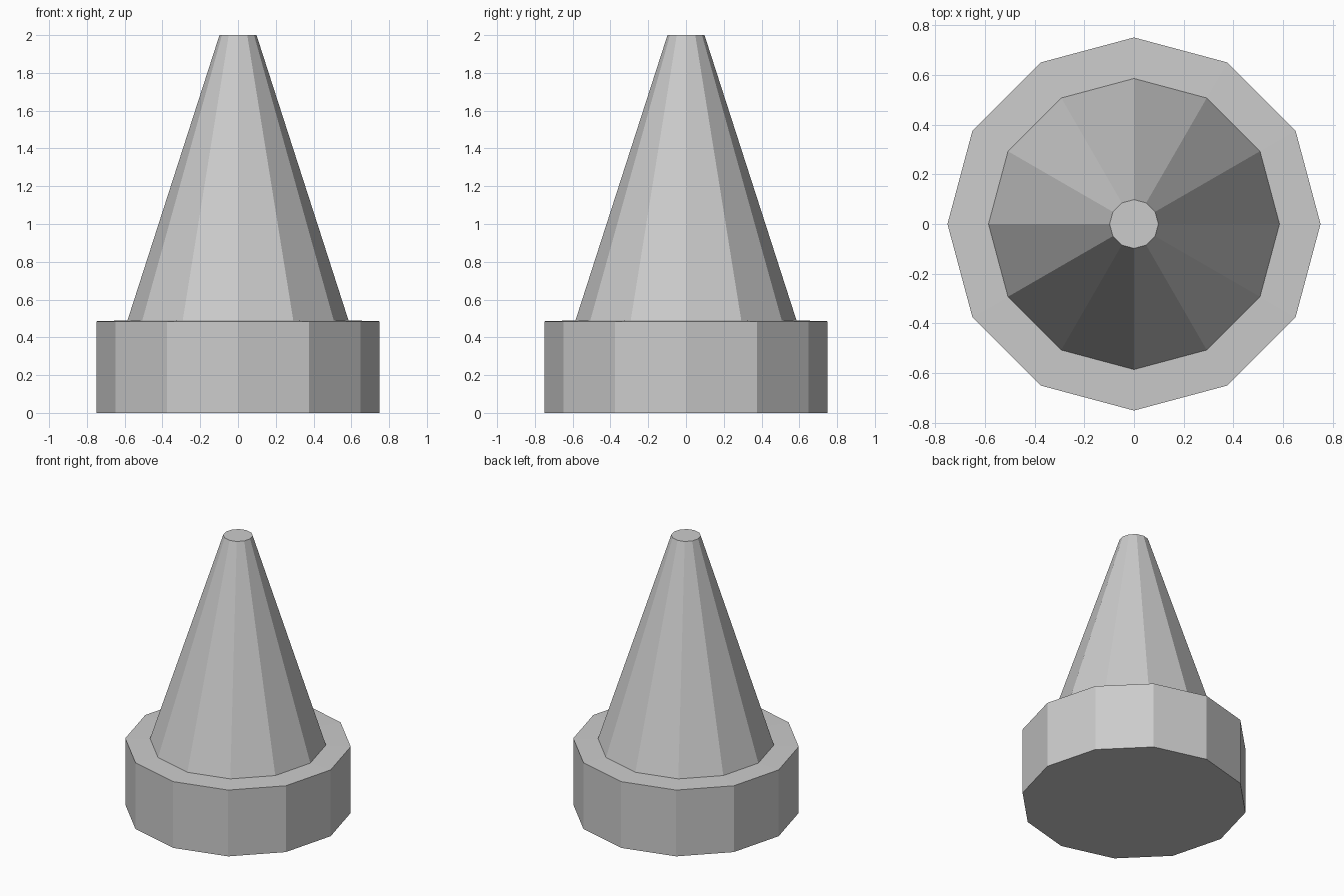
import bpy, bmesh
from math import cos, sin, tau

SIDES = 12

cube = bpy.data.objects.get("Cube")
if cube:
    bpy.data.objects.remove(cube, do_unlink=True)

grey = bpy.data.materials.new("light_grey")
grey.use_nodes = True
colour = (0.6, 0.6, 0.6, 1)
grey.diffuse_color = colour
grey.node_tree.nodes["Principled BSDF"].inputs["Base Color"].default_value = colour


def revolve(name, profile, cap_bottom, cap_top):
    """Turn (radius, height) points into a flat-sided solid of revolution."""
    bm = bmesh.new()
    rings = [[bm.verts.new((r * cos(tau * i / SIDES), r * sin(tau * i / SIDES), z))
              for i in range(SIDES)] for r, z in profile]
    for low, high in zip(rings, rings[1:]):
        for i in range(SIDES):
            j = (i + 1) % SIDES
            bm.faces.new((low[i], low[j], high[j], high[i]))
    if cap_bottom:
        bm.faces.new(rings[0][::-1])
    if cap_top:
        bm.faces.new(rings[-1])
    mesh = bpy.data.meshes.new(name)
    bm.to_mesh(mesh)
    bm.free()
    mesh.materials.append(grey)
    obj = bpy.data.objects.new(name, mesh)
    bpy.context.collection.objects.link(obj)
    return obj


# Wide collar with a ledge that rises very slightly to the cone
revolve("base_collar", [(0.75, 0), (0.75, 0.485), (0.585, 0.49)], True, False)

# Tapered cone with a blunt tip
revolve("cone", [(0.585, 0.49), (0.098, 2)], False, True)
